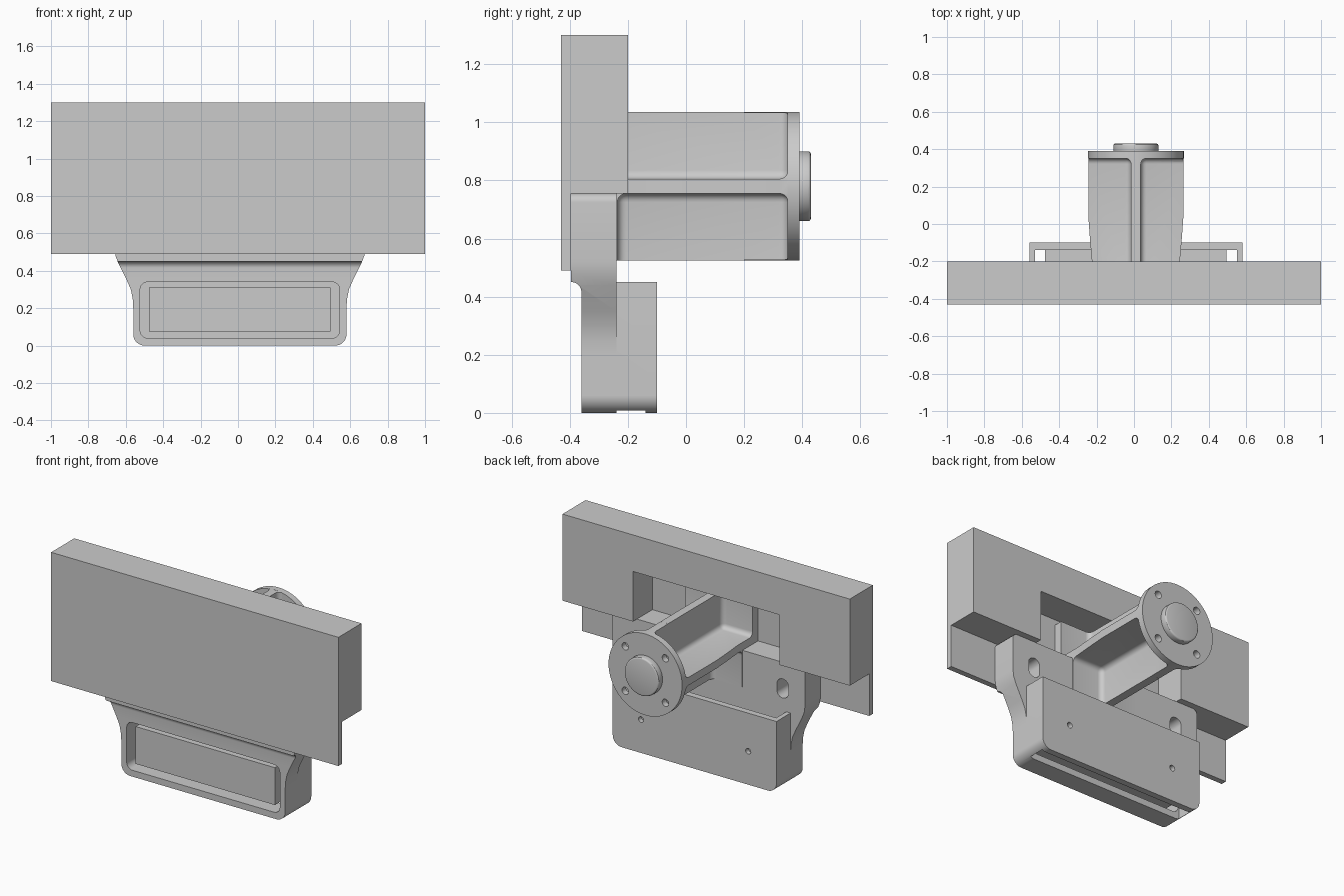
import bpy, bmesh, math
from mathutils import Vector

if "Cube" in bpy.data.objects:
    bpy.data.objects.remove(bpy.data.objects["Cube"], do_unlink=True)

CX = 0.01    # centre line of the bracket and arm
AZ = 0.78    # height of the arm axis
GREY = (0.6, 0.6, 0.6, 1)

grey = bpy.data.materials.new("plain_grey")
grey.use_nodes = True
grey.diffuse_color = GREY
grey.node_tree.nodes["Principled BSDF"].inputs["Base Color"].default_value = GREY


def finish(name, bm):
    bm.normal_update()
    bmesh.ops.recalc_face_normals(bm, faces=bm.faces[:])
    mesh = bpy.data.meshes.new(name)
    bm.to_mesh(mesh)
    bm.free()
    mesh.materials.append(grey)
    ob = bpy.data.objects.new(name, mesh)
    bpy.context.collection.objects.link(ob)
    return ob


def box(name, x, y, z, bevel=0):
    bm = bmesh.new()
    bmesh.ops.create_cube(bm, size=1)
    for v in bm.verts:
        v.co = Vector([r[0] + (c + 0.5) * (r[1] - r[0]) for c, r in zip(v.co, (x, y, z))])
    if bevel:
        bm.normal_update()
        bmesh.ops.bevel(bm, geom=bm.edges[:], offset=bevel, segments=5, profile=0.5, affect='EDGES')
    return finish(name, bm)


def rounded(points):
    """Corner list of (u, v) or (u, v, radius) to a loop with arcs at the corners."""
    loop = []
    for i, p in enumerate(points):
        c = Vector(p[:2])
        if len(p) < 3:
            loop.append(c)
            continue
        d0 = (Vector(points[i - 1][:2]) - c).normalized()
        d1 = (Vector(points[(i + 1) % len(points)][:2]) - c).normalized()
        half = d0.angle(d1) / 2
        centre = c + (d0 + d1).normalized() * p[2] / math.sin(half)
        a, b = c + d0 * p[2] / math.tan(half) - centre, c + d1 * p[2] / math.tan(half) - centre
        for k in range(9):
            loop.append(centre + a.lerp(b, k / 8).normalized() * p[2])
    return loop


def prism(name, points, axis, lo, hi):
    """Extrude a rounded outline along one axis."""
    place = {'x': lambda p, t: (t, p.x, p.y), 'y': lambda p, t: (p.x, t, p.y), 'z': lambda p, t: (p.x, p.y, t)}[axis]
    loop = rounded(points)
    bm = bmesh.new()
    face = bm.faces.new([bm.verts.new(place(p, lo)) for p in loop])
    out = bmesh.ops.extrude_face_region(bm, geom=[face])
    shift = Vector(place(Vector((0, 0)), hi - lo))
    bmesh.ops.translate(bm, vec=shift, verts=[g for g in out["geom"] if isinstance(g, bmesh.types.BMVert)])
    return finish(name, bm)


def mirrored(half):
    """Right half outline, bottom to top, completed across the centre line."""
    return [(CX + p[0], *p[1:]) for p in half] + [(CX - p[0], *p[1:]) for p in reversed(half)]


def rod(name, x, z, r, y0, y1, bevel=0, sides=48):
    bm = bmesh.new()
    bmesh.ops.create_cone(bm, cap_ends=True, segments=sides, radius1=r, radius2=r, depth=y1 - y0)
    if bevel:
        rim = [e for e in bm.edges if abs(e.verts[0].co.z - e.verts[1].co.z) < 1e-5]
        bmesh.ops.bevel(bm, geom=rim, offset=bevel, segments=3, profile=0.5, affect='EDGES')
    for v in bm.verts:
        v.co = Vector((x + v.co.x, (y0 + y1) / 2 + v.co.z, z - v.co.y))
    return finish(name, bm)


def bolt_cutters():
    return [rod("bolt_cut", CX + i * 0.14, AZ + j * 0.14, 0.023, 0.3, 0.6, sides=20)
            for i in (-1, 1) for j in (-1, 1)]


def boolean(ob, tools, op='DIFFERENCE'):
    for t in tools:
        m = ob.modifiers.new("cut", 'BOOLEAN')
        m.operation, m.solver, m.object = op, 'EXACT', t
    bpy.context.view_layer.update()
    dg = bpy.context.evaluated_depsgraph_get()
    mesh = bpy.data.meshes.new_from_object(ob.evaluated_get(dg))
    ob.modifiers.clear()
    ob.data = mesh
    for t in tools:
        bpy.data.objects.remove(t, do_unlink=True)
    return ob


# Front slab, thin at its lower edge and with a notch in the back
slab = box("front_slab", (-1, 1), (-0.43, -0.2), (0.49, 1.3))
boolean(slab, [box("lower_cut", (-2, 2), (-0.395, 0), (0, 0.755)),
               box("notch_cut", (-0.51, 0.51), (-0.395, 0), (0.6, 1.07))])

# Bracket: rounded housing below, flared mounting plate above
bracket = prism("bracket", mirrored([(0.57, 0, 0.06), (0.57, 0.45)]), 'y', -0.38, -0.1)
flare = prism("flare", mirrored([(0.55, 0.15), (0.57, 0.2), (0.573, 0.25), (0.583, 0.3), (0.605, 0.35),
                                 (0.65, 0.44), (0.665, 0.48), (0.67, 0.52), (0.67, 0.755, 0.03)]),
              'y', -0.395, -0.24)
boolean(bracket, [flare], 'UNION')
step = prism("step_cut", [(-0.6, -0.1), (-0.36, -0.1), (-0.36, 0.45, 0.034), (-0.6, 0.45)], 'x', -2, 2)
slot = box("slot_cut", (CX - 0.54, CX + 0.54), (-0.24, -0.14), (-0.1, 0.6))
window = prism("window_cut", mirrored([(0.533, 0.04, 0.04), (0.533, 0.34, 0.04)]), 'y', -0.6, -0.2)
cuts = [step, slot, window]
for s in (-1, 1):
    x = CX + s * 0.515
    cuts.append(prism("oval_cut", [(x - 0.04, 0.53, 0.039), (x + 0.04, 0.53, 0.039),
                                   (x + 0.04, 0.65, 0.039), (x - 0.04, 0.65, 0.039)], 'y', -0.6, -0.2))
    cuts.append(rod("screw_cut", CX + s * 0.373, 0.21, 0.018, -0.2, 0, sides=20))
boolean(bracket, cuts)

# Panel block seated in the housing
panel = box("panel_block", (CX - 0.485, CX + 0.485), (-0.34, -0.13), (0.075, 0.31))

# Arm: tapered block hollowed into a cross by four filleted pockets
arm = prism("arm", mirrored([(0.235, -0.394), (0.235, -0.2), (0.247, -0.06), (0.254, 0.04), (0.254, 0.36)]),
            'z', AZ - 0.255, AZ + 0.255)
pockets = []
for s in (-1, 1):
    x = sorted((CX + s * 0.026, CX + s * 0.6))
    pockets.append(box("upper_pocket", x, (-0.34, 0.351), (AZ + 0.025, 1.5), 0.03))
    pockets.append(box("lower_pocket", x, (-0.236, 0.351), (0.1, AZ - 0.025), 0.03))
# Trim the arm's end to the round of the flange
ring = rod("ring_cut", CX, AZ, 0.6, 0.2, 0.5, sides=64)
boolean(ring, [rod("ring_core", CX, AZ, 0.2555, 0.1, 0.6, sides=64)])
boolean(arm, pockets + [ring] + bolt_cutters())

# Round end flange with four bolt holes, and its hub
flange = rod("end_flange", CX, AZ, 0.256, 0.35, 0.39, sides=64)
boolean(flange, bolt_cutters())
hub = rod("hub", CX, AZ, 0.12, 0.38, 0.43, bevel=0.01)

# Smooth the curved surfaces, keep the sharp edges
bpy.ops.object.select_all(action='DESELECT')
for ob in (slab, bracket, panel, arm, flange, hub):
    ob.select_set(True)
bpy.context.view_layer.objects.active = slab
bpy.ops.object.shade_smooth_by_angle(angle=math.radians(30))
